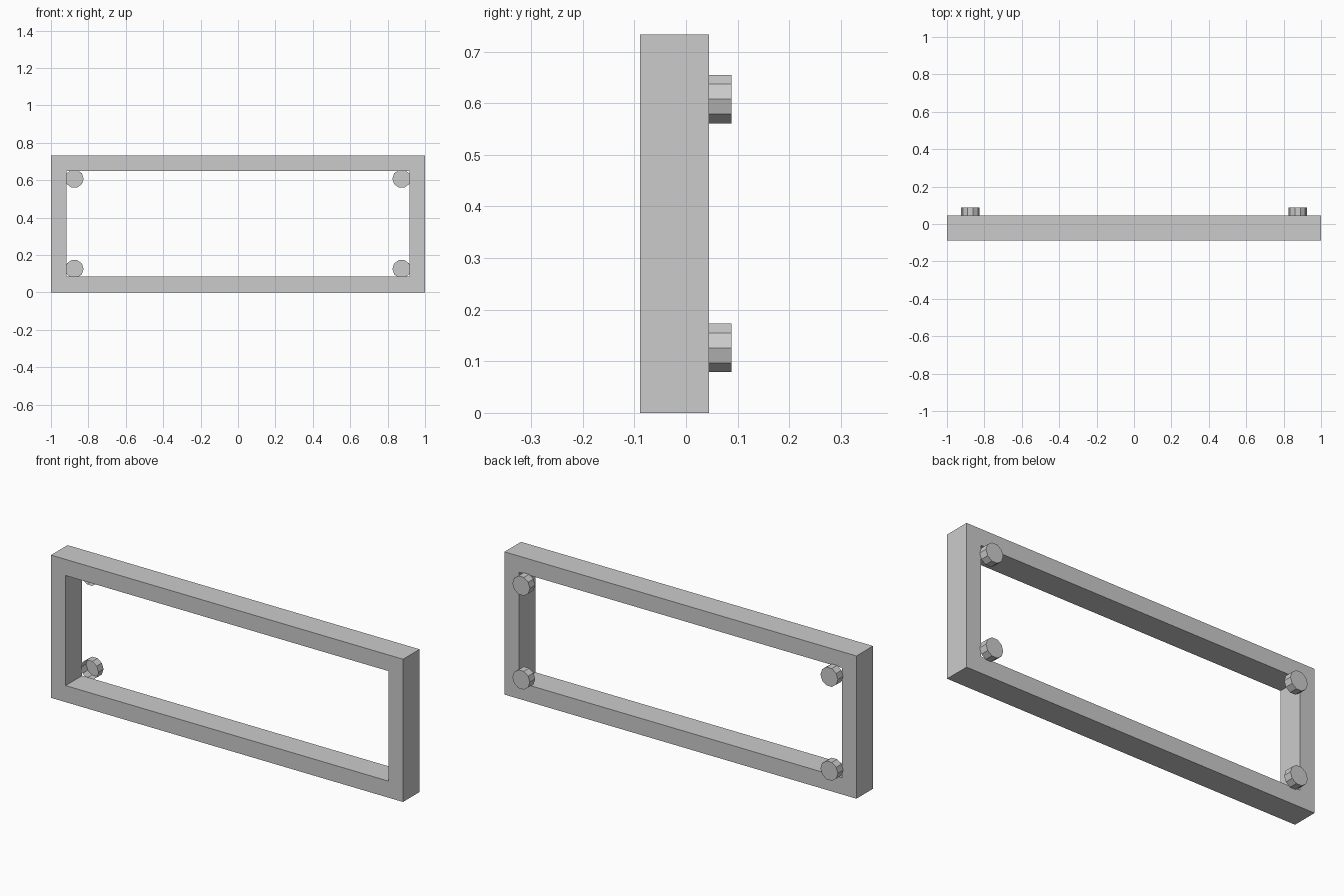
import bpy
import bmesh
import math
from mathutils import Matrix

if "Cube" in bpy.data.objects:
    bpy.data.objects.remove(bpy.data.objects["Cube"])

HEIGHT = 0.733
Y_FRONT, Y_BACK, Y_PEG = -0.089, 0.045, 0.088


def make_object(name, bm):
    bmesh.ops.recalc_face_normals(bm, faces=bm.faces)
    mesh = bpy.data.meshes.new(name)
    bm.to_mesh(mesh)
    bm.free()
    obj = bpy.data.objects.new(name, mesh)
    bpy.context.collection.objects.link(obj)
    return obj


def rectangle(bm, x, z0, z1):
    return [bm.verts.new((px, Y_FRONT, pz))
            for px, pz in ((-x, z0), (x, z0), (x, z1), (-x, z1))]


# Rectangular frame: a ring of four quads extruded backwards
bm = bmesh.new()
outer = rectangle(bm, 1.0, 0.0, HEIGHT)
inner = rectangle(bm, 0.917, 0.085, 0.65)
for i in range(4):
    j = (i + 1) % 4
    bm.faces.new((outer[i], outer[j], inner[j], inner[i]))
ring = bm.faces[:]
ext = bmesh.ops.extrude_face_region(bm, geom=ring, use_keep_orig=True)
back = [v for v in ext["geom"] if isinstance(v, bmesh.types.BMVert)]
bmesh.ops.translate(bm, verts=back, vec=(0, Y_BACK - Y_FRONT, 0))
make_object("frame", bm)


# Ten-sided pegs on the back, open where they meet the frame
def peg(name, x, z):
    bm = bmesh.new()
    place = (Matrix.Translation((x, (Y_BACK + Y_PEG) / 2, z))
             @ Matrix.Rotation(math.pi / 2, 4, 'X'))
    bmesh.ops.create_cone(bm, cap_ends=True, segments=10, radius1=0.0495,
                          radius2=0.0495, depth=Y_PEG - Y_BACK)
    # Align the corners with the x axis
    start = bm.verts[:][0].co
    turn = Matrix.Rotation(-math.atan2(start.y, start.x), 4, 'Z')
    bmesh.ops.transform(bm, matrix=place @ turn, verts=bm.verts)
    bmesh.ops.recalc_face_normals(bm, faces=bm.faces)
    hidden_cap = [f for f in bm.faces if f.normal.y < -0.9]
    bmesh.ops.delete(bm, geom=hidden_cap, context='FACES_ONLY')
    mesh = bpy.data.meshes.new(name)
    bm.to_mesh(mesh)
    bm.free()
    bpy.context.collection.objects.link(bpy.data.objects.new(name, mesh))


for side, x in (("left", -0.875), ("right", 0.875)):
    for level, z in (("lower", 0.126), ("upper", 0.608)):
        peg(f"{level}_{side}_peg", x, z)
